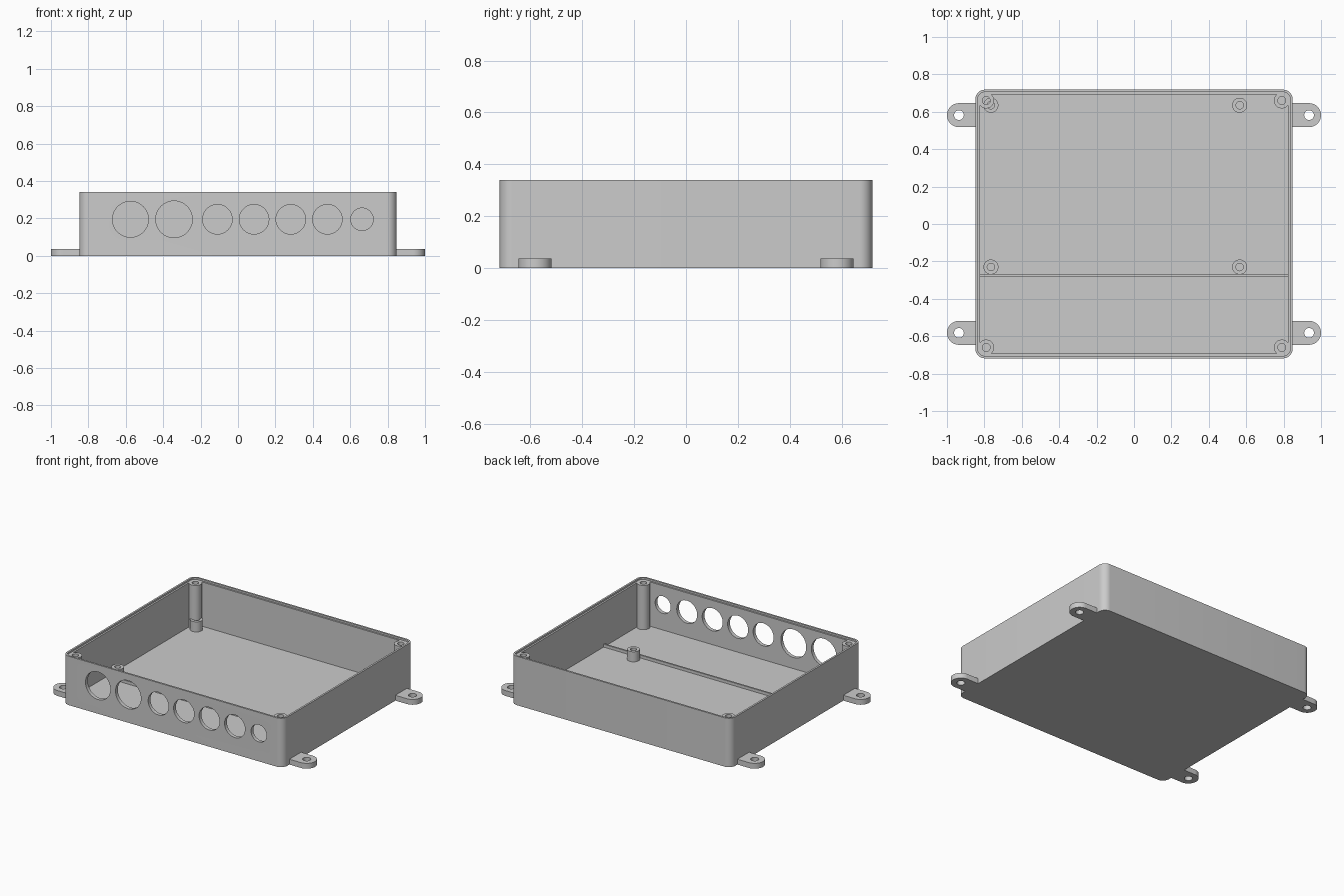
import bpy, bmesh
from math import sin, cos, pi, radians
from mathutils import Matrix

if "Cube" in bpy.data.objects:
    bpy.data.objects.remove(bpy.data.objects["Cube"])

grey = bpy.data.materials.new("light_grey_plastic")
grey.use_nodes = True
COLOUR = (0.6, 0.6, 0.6, 1)
grey.diffuse_color = COLOUR
grey.node_tree.nodes["Principled BSDF"].inputs["Base Color"].default_value = COLOUR


def arc(cx, cy, r, start, end, n):
    """Points along an arc, angles in degrees."""
    steps = [radians(start + (end - start) * i / n) for i in range(n + 1)]
    return [(cx + r * cos(a), cy + r * sin(a)) for a in steps]


def rounded_rect(hx, hy, r):
    corners = [(1, 1), (-1, 1), (-1, -1), (1, -1)]
    pts = []
    for i, (sx, sy) in enumerate(corners):
        pts += arc(sx * (hx - r), sy * (hy - r), r, 90 * i, 90 * i + 90, 10)
    return pts


def circle(cx, cy, r):
    return arc(cx, cy, r, 0, 360, 40)[:-1]


def prism(name, outline, z0, z1):
    """Extrude a flat outline from z0 up to z1."""
    bm = bmesh.new()
    face = bm.faces.new([bm.verts.new((x, y, z0)) for x, y in outline])
    top = bmesh.ops.extrude_face_region(bm, geom=[face])["geom"]
    bmesh.ops.translate(bm, vec=(0, 0, z1 - z0),
                        verts=[v for v in top if isinstance(v, bmesh.types.BMVert)])
    bmesh.ops.recalc_face_normals(bm, faces=bm.faces)
    mesh = bpy.data.meshes.new(name)
    bm.to_mesh(mesh)
    bm.free()
    mesh.materials.append(grey)
    ob = bpy.data.objects.new(name, mesh)
    bpy.context.collection.objects.link(ob)
    return ob


def combine(target, other, operation):
    """Apply a boolean and drop the helper object."""
    bpy.context.view_layer.objects.active = target
    mod = target.modifiers.new("boolean", "BOOLEAN")
    mod.operation, mod.solver, mod.object = operation, "EXACT", other
    bpy.ops.object.modifier_apply(modifier=mod.name)
    bpy.data.objects.remove(other)


def cut(target, outline, z0, z1):
    combine(target, prism("cutter", outline, z0, z1), "DIFFERENCE")


HX, HY, HEIGHT, FLOOR, LEDGE = 0.848, 0.718, 0.34, 0.02, 0.328

# Open tray with a stepped rim
box = prism("enclosure_box", rounded_rect(HX, HY, 0.05), 0, HEIGHT)
cut(box, rounded_rect(HX - 0.025, HY - 0.025, 0.025), FLOOR, 0.5)

# Corner screw posts merged into the walls
for sx in (-1, 1):
    for sy in (-1, 1):
        x, y = sx * 0.79, sy * 0.66
        combine(box, prism("post", circle(x, y, 0.042), FLOOR / 2, LEDGE), "UNION")
        cut(box, circle(x, y, 0.021), 0.08, 0.5)
cut(box, rounded_rect(HX - 0.013, HY - 0.013, 0.037), LEDGE, 0.5)

# Cable holes through the front wall: (x, radius)
ports = [(-0.575, 0.096), (-0.342, 0.098), (0.663, 0.06)]
ports += [(-0.11 + 0.196 * i, 0.079) for i in range(4)]
for x, r in ports:
    cutter = prism("cutter", circle(0, 0, r), -0.06, 0.06)
    cutter.data.transform(Matrix.Translation((x, -HY, 0.195)) @ Matrix.Rotation(pi / 2, 4, "X"))
    combine(box, cutter, "DIFFERENCE")

parts = [box]

# Mounting tabs with rounded ends
for side, sx in (("left", 1), ("right", -1)):
    for end, sy in (("front", -1), ("back", 1)):
        y = sy * 0.582
        outline = arc(0.936, y, 0.064, -90, 90, 24) + [(HX - 0.01, y + 0.064), (HX - 0.01, y - 0.064)]
        tab = prism(f"mounting_tab_{end}_{side}", [(sx * px, py) for px, py in outline], 0, 0.037)
        cut(tab, circle(sx * 0.936, y, 0.026), -0.1, 0.1)
        parts.append(tab)

# Circuit board standoffs
for side, x in (("left", 0.565), ("right", -0.765)):
    for end, y in (("front", -0.23), ("back", 0.635)):
        standoff = prism(f"standoff_{end}_{side}", circle(x, y, 0.04), FLOOR - 0.005, 0.09)
        cut(standoff, circle(x, y, 0.02), FLOOR + 0.005, 0.2)
        parts.append(standoff)

# Low divider rib across the floor
rx = HX - 0.02
parts.append(prism("floor_rib", [(-rx, -0.282), (rx, -0.282), (rx, -0.27), (-rx, -0.27)],
                   FLOOR - 0.005, 0.04))

# Smooth shading with sharp edges kept
for ob in parts:
    bpy.ops.object.select_all(action="DESELECT")
    ob.select_set(True)
    bpy.context.view_layer.objects.active = ob
    bpy.ops.object.shade_smooth_by_angle(angle=radians(30))
